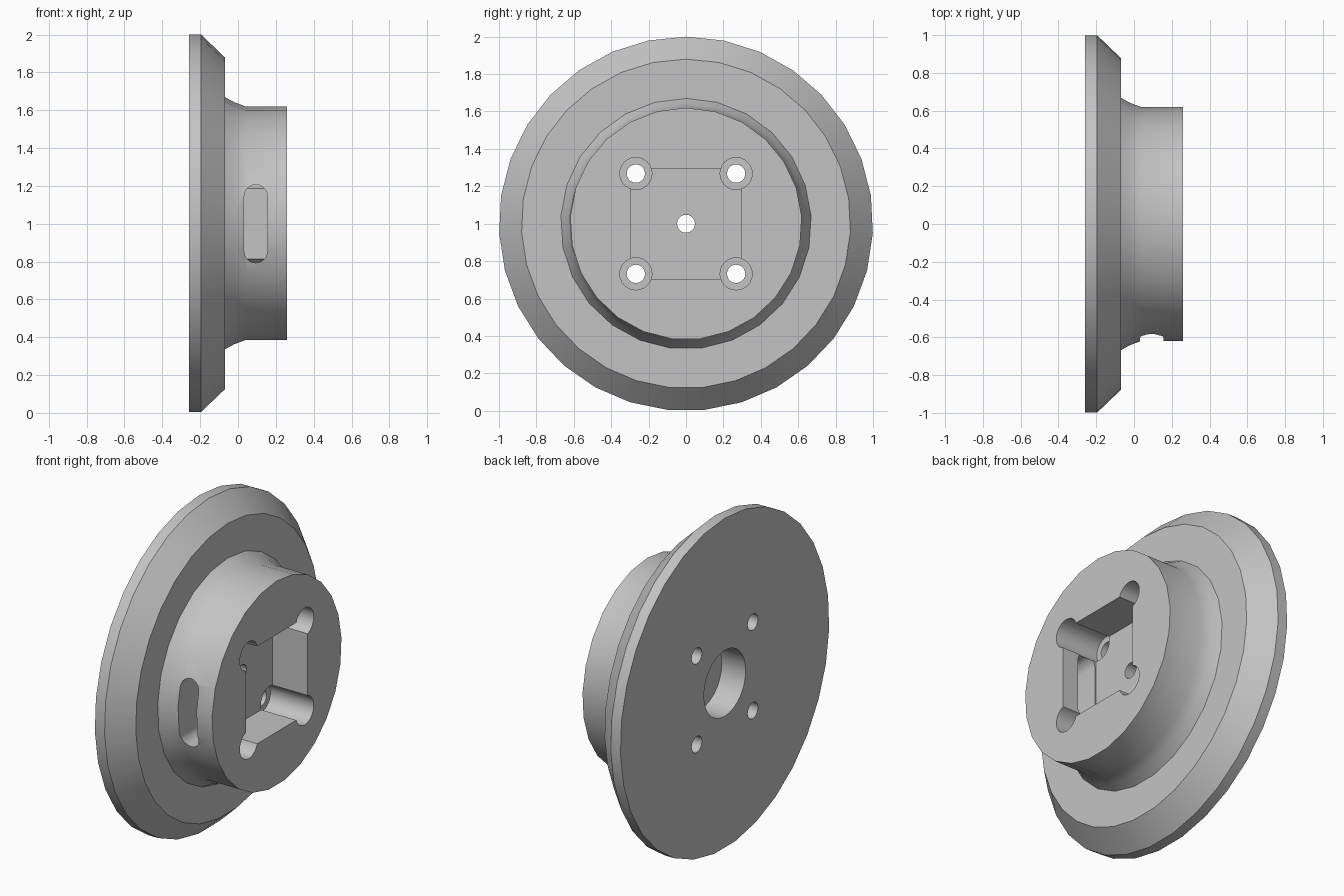
import bpy, bmesh, math
from mathutils import Vector

cube = bpy.data.objects.get("Cube")
if cube:
    bpy.data.objects.remove(cube, do_unlink=True)

CENTRE_Z = 1.0
BACK, FRONT = -0.26, 0.26
STEP = -0.07          # front face of the flange
FLOOR = 0.025         # bottom of the square pocket

grey = bpy.data.materials.new("plain_grey")
grey.use_nodes = True
colour = (0.55, 0.55, 0.55, 1)
grey.diffuse_color = colour
grey.node_tree.nodes["Principled BSDF"].inputs["Base Color"].default_value = colour


def loft(name, rings):
    """Closed solid through rings of equal point count."""
    bm = bmesh.new()
    loops = [[bm.verts.new(p) for p in ring] for ring in rings]
    n = len(loops[0])
    for a, b in zip(loops, loops[1:]):
        for i in range(n):
            j = (i + 1) % n
            bm.faces.new((a[i], a[j], b[j], b[i]))
    bm.faces.new(loops[0])
    bm.faces.new(loops[-1])
    bmesh.ops.recalc_face_normals(bm, faces=bm.faces)
    mesh = bpy.data.meshes.new(name)
    bm.to_mesh(mesh)
    bm.free()
    mesh.materials.append(grey)
    obj = bpy.data.objects.new(name, mesh)
    bpy.context.collection.objects.link(obj)
    return obj


def turned(name, profile, sides, y=0, z=0):
    """Solid turned about an axis parallel to x; profile is (x, radius)."""
    angles = [2 * math.pi * i / sides for i in range(sides)]
    return loft(name, [[Vector((x, y + r * math.sin(a), CENTRE_Z + z + r * math.cos(a)))
                        for a in angles] for x, r in profile])


def combine(body, tool, operation):
    mod = body.modifiers.new(operation.title(), 'BOOLEAN')
    mod.operation = operation
    mod.solver = 'EXACT'
    mod.object = tool
    bpy.context.view_layer.objects.active = body
    bpy.ops.object.modifier_apply(modifier=mod.name)
    bpy.data.objects.remove(tool, do_unlink=True)


# Flange disc with a bevelled front edge
wheel = turned("flanged_hub", [(BACK, 1.0), (-0.195, 1.0), (STEP, 0.88)], 31)

# Hub with a flared foot
hub = turned("hub", [(STEP - 0.03, 0.67), (STEP, 0.67), (-0.02, 0.642),
                     (0.04, 0.62), (FRONT, 0.62)], 25)
combine(wheel, hub, 'UNION')

# Square pocket in the hub face
s = 0.295
square = [(-s, -s), (s, -s), (s, s), (-s, s)]
pocket = loft("pocket_cutter", [[Vector((x, y, CENTRE_Z + z)) for y, z in square]
                                for x in (FLOOR, FRONT + 0.1)])
combine(wheel, pocket, 'DIFFERENCE')

# Counterbored screw holes at the pocket corners
for y in (-0.268, 0.268):
    for z in (-0.268, 0.268):
        combine(wheel, turned("bore_cutter", [(-0.03, 0.086), (FRONT + 0.1, 0.086)],
                              24, y, z), 'DIFFERENCE')
        combine(wheel, turned("screw_cutter", [(BACK - 0.1, 0.049), (0.1, 0.049)],
                              20, y, z), 'DIFFERENCE')

# Round recess in the back and the small centre hole
combine(wheel, turned("recess_cutter", [(BACK - 0.1, 0.2), (-0.1, 0.2)], 28), 'DIFFERENCE')
combine(wheel, turned("centre_cutter", [(BACK - 0.1, 0.048), (0.1, 0.048)], 20), 'DIFFERENCE')

# Rounded slot through the front side of the hub wall
r, half, x0 = 0.061, 0.146, 0.094
outline = []
for end in (1, -1):
    for i in range(11):
        a = math.pi * i / 10
        outline.append((x0 + end * r * math.cos(a), end * (half + r * math.sin(a))))
slot = loft("slot_cutter", [[Vector((x, y, CENTRE_Z + z)) for x, z in outline]
                            for y in (-0.8, -0.2)])
combine(wheel, slot, 'DIFFERENCE')

# Smooth the round walls, keep the edges crisp
bpy.ops.object.select_all(action='DESELECT')
wheel.select_set(True)
bpy.context.view_layer.objects.active = wheel
bpy.ops.object.shade_smooth_by_angle(angle=math.radians(30))
